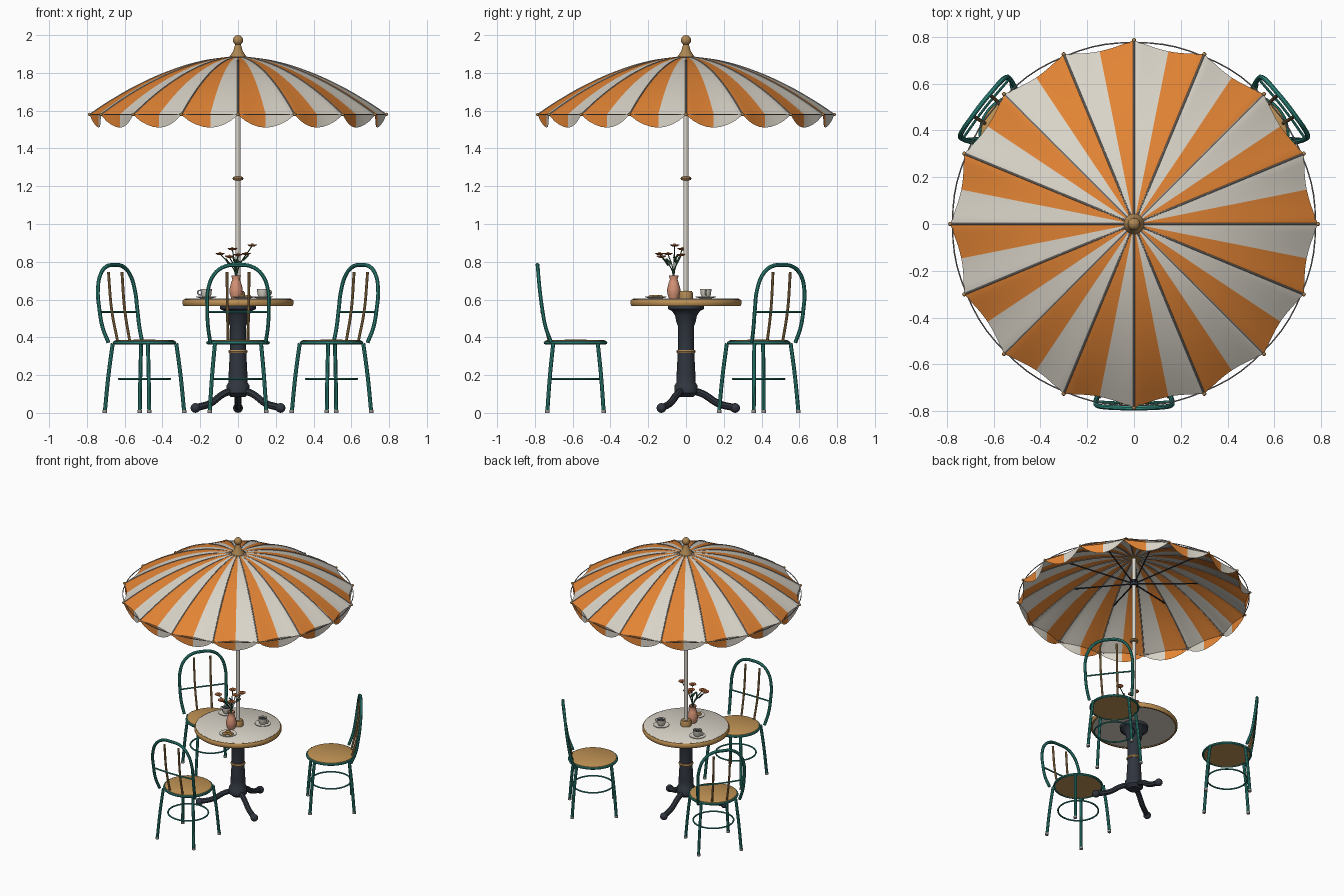
import bpy, bmesh, math, random
from math import sin, cos, pi, radians
from mathutils import Matrix, Vector

if "Cube" in bpy.data.objects:
    bpy.data.objects.remove(bpy.data.objects["Cube"])

random.seed(4)


def mat(name, r, g, b):
    m = bpy.data.materials.new(name)
    m.diffuse_color = (r, g, b, 1)
    m.use_nodes = True
    m.node_tree.nodes["Principled BSDF"].inputs["Base Color"].default_value = m.diffuse_color
    return m


TEAL = mat("teal paint", .03, .26, .215)
WOOD = mat("tan wood", .53, .29, .09)
ORANGE = mat("orange fabric", .76, .23, .035)
CREAM = mat("cream", .70, .66, .58)
STEEL = mat("grey steel", .33, .31, .29)
NAVY = mat("dark iron", .03, .037, .05)
BRASS = mat("brass", .42, .24, .085)
SALMON = mat("salmon clay", .66, .29, .18)
GREEN = mat("leaf green", .04, .12, .06)
RUST = mat("rust petals", .56, .15, .05)
I = Matrix.Identity(4)


def link(name, me, mats, M=I, angle=40):
    ob = bpy.data.objects.new(name, me)
    bpy.context.collection.objects.link(ob)
    for m in mats:
        me.materials.append(m)
    ob.matrix_world = M
    bpy.ops.object.select_all(action='DESELECT')
    ob.select_set(True)
    bpy.context.view_layer.objects.active = ob
    bpy.ops.object.shade_smooth_by_angle(angle=radians(angle))
    return ob


def lathe(name, profile, m, M=I, n=32):
    """Spin a (radius, z) profile around z; radius 0 closes the ends."""
    bm = bmesh.new()
    vs = [bm.verts.new((r, 0, z)) for r, z in profile]
    es = [bm.edges.new(p) for p in zip(vs, vs[1:])]
    bmesh.ops.spin(bm, geom=vs + es, cent=(0, 0, 0), axis=(0, 0, 1), angle=2 * pi, steps=n)
    bmesh.ops.remove_doubles(bm, verts=bm.verts, dist=1e-5)
    bmesh.ops.recalc_face_normals(bm, faces=bm.faces)
    me = bpy.data.meshes.new(name)
    bm.to_mesh(me)
    bm.free()
    return link(name, me, [m], M)


def tube(name, paths, r, m, M=I, cyclic=False, smooth=True):
    """Round bars along one or more paths."""
    cu = bpy.data.curves.new(name, 'CURVE')
    cu.dimensions = '3D'
    cu.bevel_depth, cu.bevel_resolution, cu.resolution_u = r, 2, 5
    cu.use_fill_caps = True
    for pts in paths:
        s = cu.splines.new('BEZIER')
        s.bezier_points.add(len(pts) - 1)
        s.use_cyclic_u = cyclic
        for b, p in zip(s.bezier_points, pts):
            b.co = p
            b.handle_left_type = b.handle_right_type = 'AUTO' if smooth else 'VECTOR'
    tmp = bpy.data.objects.new(name + "_path", cu)
    bpy.context.collection.objects.link(tmp)
    dg = bpy.context.evaluated_depsgraph_get()
    me = bpy.data.meshes.new_from_object(tmp.evaluated_get(dg))
    bpy.data.objects.remove(tmp)
    me.materials.clear()
    return link(name, me, [m], M)


def circle(r, z, n=16):
    return [(r * cos(2 * pi * k / n), r * sin(2 * pi * k / n), z) for k in range(n)]


def ball(name, p, r, m, n=16):
    prof = [(r * sin(pi * k / 8) if 0 < k < 8 else 0, -r * cos(pi * k / 8)) for k in range(9)]
    return lathe(name, prof, m, Matrix.Translation(p), n)


def at(x, y, z=0):
    return Matrix.Translation((x, y, z))


# ---- Umbrella canopy: 16 sagging panels, each half orange and half cream
R, RIM, SEG, SUB, RINGS = .785, 1.58, 16, 8, 14


def dome(u):
    return 1.885 - (1.885 - RIM) * u ** 1.8


N = SEG * SUB
bm = bmesh.new()
grid = []
for j in range(RINGS + 4):
    row = []
    for i in range(N):
        a, w = 2 * pi * i / N, sin(pi * (i % SUB) / SUB)
        u = min(1, .03 + .97 * j / RINGS)
        drop = max(0, j - RINGS) / 3 * (.002 + .068 * w ** .8)   # scalloped valance
        r = R * u * (1 - .042 * w * u)
        row.append(bm.verts.new((r * cos(a), r * sin(a), dome(u) - drop)))
    grid.append(row)
for j in range(RINGS + 3):
    for i in range(N):
        k = (i + 1) % N
        f = bm.faces.new((grid[j][i], grid[j + 1][i], grid[j + 1][k], grid[j][k]))
        f.material_index = 0 if i % SUB < SUB // 2 else 1
bmesh.ops.recalc_face_normals(bm, faces=bm.faces)
me = bpy.data.meshes.new("canopy")
bm.to_mesh(me)
bm.free()
link("canopy", me, [ORANGE, CREAM], I, 50)

# Ribs, hem wire, rib tips and struts
ribs, struts = [], []
for k in range(SEG):
    c, s = cos(2 * pi * k / SEG), sin(2 * pi * k / SEG)
    ribs.append([(R * u * c, R * u * s, dome(u) - .001) for u in (.05, .25, .45, .65, .85, 1)])
    ball("rib_tip", (R * c, R * s, RIM), .009, BRASS, 10)
    if k % 2:
        struts.append([(.02 * c, .02 * s, 1.69), (.45 * c, .45 * s, dome(.45 / R) - .006)])
tube("ribs", ribs, .0045, STEEL)
tube("struts", struts, .005, NAVY, smooth=False)
tube("hem_wire", [circle(.775, RIM)], .003, STEEL, cyclic=True)

# Pole, collars and finial
lathe("pole", [(0, .57), (.0135, .57), (.0135, 1.89), (0, 1.89)], CREAM, n=20)
lathe("runner", [(.013, 1.67), (.026, 1.67), (.026, 1.71), (.013, 1.71)], NAVY)
lathe("pole_collar", [(.012, 1.23), (.026, 1.233), (.029, 1.241), (.026, 1.249), (.012, 1.252)], BRASS)
lathe("table_socket", [(.012, .6), (.036, .6), (.036, .637), (.03, .645), (.012, .645)], BRASS)
lathe("finial", [(0, 1.878), (.046, 1.878), (.042, 1.89), (.025, 1.915), (.014, 1.955), (0, 1.955)], BRASS)
ball("finial_ball", (0, 0, 1.973), .027, BRASS, 24)

# ---- Table
lathe("table_top", [(0, .572), (.28, .572), (.284, .602), (.278, .606), (0, .606)], CREAM, n=64)
lathe("table_rim", [(.278, .566), (.288, .566), (.294, .576), (.294, .592), (.288, .601), (.28, .601)], WOOD, n=64)
lathe("pedestal", [(0, .572), (.095, .572), (.095, .55), (.075, .54), (.058, .515), (.051, .48),
                   (.043, .46), (.043, .33), (.05, .2), (.05, .16), (.062, .145), (.062, .105),
                   (.04, .085), (0, .085)], NAVY)
lathe("pedestal_ring", [(.04, .315), (.047, .317), (.051, .325), (.047, .333), (.04, .335)], BRASS)
feet = []
for a in (90, 210, 330):
    c, s = cos(radians(a)), sin(radians(a))
    feet.append([(r * c, r * s, z) for r, z in ((.03, .12), (.09, .1), (.17, .05), (.26, .027))])
    ball("foot_ball", (.26 * c, .26 * s, .026), .026, NAVY)
tube("table_feet", feet, .019, NAVY)

# ---- Chairs (local: back of the chair towards -y)
HOOP = [(.146, .128, .372), (.158, .157, .45), (.163, .176, .55), (.159, .189, .65), (.125, .197, .735),
        (.07, .2, .775)]
for x, y, turn in ((0, -.585, 0), (.495, .385, 128), (-.495, .385, -128)):
    M = at(x, y) @ Matrix.Rotation(radians(turn), 4, 'Z')
    lathe("seat", [(0, .366), (.155, .366), (.16, .372), (.158, .382), (.15, .386), (0, .388)], WOOD, M, 40)
    tube("seat_frame", [circle(.16, .371)], .0085, TEAL, M, True)
    left = [(-px, -py, pz) for px, py, pz in HOOP]
    tube("back_hoop", [left + [(0, -.202, .783)] + [(px, -py, pz) for px, py, pz in reversed(HOOP)]],
         .0105, TEAL, M)
    tube("back_rail", [[(-.162, -.174, .535), (0, -.18, .533), (.162, -.174, .535)]], .0055, TEAL, M)
    tube("back_spindles", [[(s * .052, -.14, .38), (s * .056, -.176, .54), (s * .058, -.197, .745)]
                           for s in (-1, 1)], .0075, BRASS, M)
    corners = [(sx, sy) for sx in (-1, 1) for sy in (-1, 1)]
    tube("legs", [[(sx * .122, sy * .118, .368), (sx * .137, sy * .135, .2), (sx * .15, sy * .149, .008)]
                  for sx, sy in corners], .0105, TEAL, M)
    for sx, sy in corners:
        lathe("leg_cap", [(0, 0), (.012, 0), (.012, .014), (0, .014)], STEEL, M @ at(sx * .15, sy * .149), 12)
    tube("foot_ring", [circle(.136, .18)], .0055, TEAL, M, True)

# ---- Cups on saucers
for x, y, d in ((.13, .105, 1), (-.168, .105, -1)):
    M = at(x, y, .606)
    lathe("saucer", [(0, 0), (.03, 0), (.054, .007), (.054, .01), (.03, .005), (0, .005)], CREAM, M)
    lathe("cup", [(0, .006), (.02, .006), (.027, .02), (.03, .05), (.027, .05), (.025, .036), (0, .036)], CREAM, M, 24)
    lathe("coffee", [(0, .041), (.0262, .041)], NAVY, M, 24)
    tube("cup_handle", [[(d * .026, 0, .043), (d * .044, 0, .038), (d * .042, 0, .022), (d * .025, 0, .018)]],
         .0035, CREAM, M)

# ---- Plate with pastries
M = at(.03, -.16, .606)
lathe("plate", [(0, 0), (.035, 0), (.058, .007), (.058, .01), (.035, .005), (0, .005)], CREAM, M)
for k in range(3):
    a = 2 * pi * k / 3
    lathe("pastry", [(0, .005), (.018, .005), (.019, .011), (.012, .018), (0, .019)], WOOD,
          M @ at(.022 * cos(a), .022 * sin(a)), 16)

# ---- Vase and flowers
V = Vector((-.01, -.065, .606))
lathe("vase", [(0, 0), (.026, 0), (.034, .025), (.035, .05), (.026, .085), (.02, .1), (.026, .122),
               (.021, .122), (.016, .1), (0, .09)], SALMON, Matrix.Translation(V))
stems, leaves = [], []
for x, y, z in ((-.095, -.095, .84), (-.03, -.02, .865), (.043, -.14, .84), (.075, -.06, .885),
                (-.045, -.13, .825), (.0, -.025, .835)):
    head = Vector((x, y, z))
    mid = V + Vector((0, 0, .12)) + (head - V) * .15
    stems.append([V + Vector((0, 0, .09)), mid, head])
    lf = mid.lerp(head, .35)
    leaves.append([lf, lf + Vector((random.uniform(-.03, .03), random.uniform(-.03, .03), .025))])
    H = Matrix.Translation(head)
    lathe("petals", [(0, -.005), (.014, -.003), (.025, .004), (.024, .007), (.01, .004), (0, .004)], RUST, H, 12)
    ball("flower_centre", head + Vector((0, 0, .005)), .008, WOOD, 10)
tube("stems", stems, .003, GREEN)
tube("leaves", leaves, .0055, GREEN)
